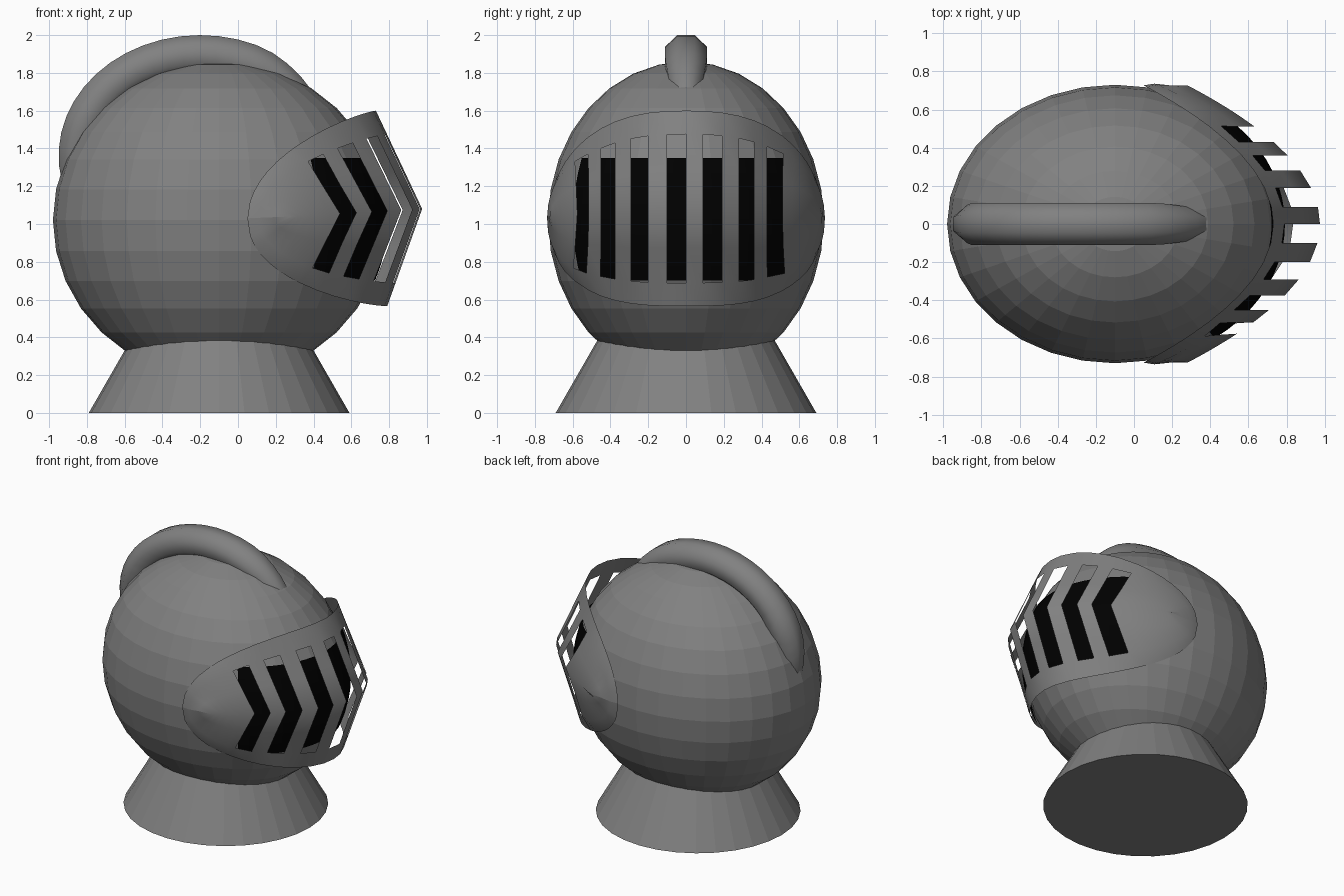
import bpy, math
from mathutils import Vector

if "Cube" in bpy.data.objects:
    bpy.data.objects.remove(bpy.data.objects["Cube"])

CX, CZ = -0.1, 1.02            # helmet centre
RX, RY, RZ = 0.88, 0.73, 0.84  # helmet radii
YW = 0.727                     # visor half width


def make_material(name, value):
    mat = bpy.data.materials.new(name)
    mat.diffuse_color = (value, value, value, 1)
    mat.use_nodes = True
    mat.node_tree.nodes["Principled BSDF"].inputs["Base Color"].default_value = mat.diffuse_color
    return mat


steel = make_material("dark_steel", 0.22)
black = make_material("black", 0.0)


def make_object(name, verts, faces, material, smooth_angle=None):
    mesh = bpy.data.meshes.new(name)
    mesh.from_pydata(verts, [], faces)
    mesh.update()
    mesh.materials.append(material)
    obj = bpy.data.objects.new(name, mesh)
    bpy.context.collection.objects.link(obj)
    if smooth_angle:
        bpy.ops.object.select_all(action='DESELECT')
        bpy.context.view_layer.objects.active = obj
        obj.select_set(True)
        bpy.ops.object.shade_smooth_by_angle(angle=math.radians(smooth_angle))
    return obj


def grid_faces(rows, cols, skip=lambda r, c: False):
    return [(r * cols + c, r * cols + c + 1, (r + 1) * cols + c + 1, (r + 1) * cols + c)
            for r in range(rows - 1) for c in range(cols - 1) if not skip(r, c)]


# Helmet shell
bpy.ops.mesh.primitive_uv_sphere_add(segments=32, ring_count=16, radius=1, location=(CX, 0, CZ))
helmet = bpy.context.object
helmet.name = "helmet_shell"
helmet.scale = (RX, RY, RZ)
helmet.data.materials.append(steel)

# Flared neck
bpy.ops.mesh.primitive_cone_add(vertices=32, radius1=0.69, radius2=0.374, depth=0.55,
                                location=(CX, 0, 0.275))
bpy.context.object.name = "neck_collar"
bpy.context.object.data.materials.append(steel)

# Dark face opening: band lying just outside the shell
verts, k, n, m = [], 1.013, 21, 9
for i in range(n):
    a = math.radians(-54 + 108 * i / (n - 1))
    for j in range(m):
        z = 0.70 + 0.65 * j / (m - 1)
        c = k * math.sqrt(1 - ((z - CZ) / (RZ * k)) ** 2)
        verts.append((CX + RX * c * math.cos(a), RY * c * math.sin(a), z))
make_object("face_opening", verts, grid_faces(n, m), black)


# Visor: chevron section swept across y, with slots left out between the bars
def clear_of_shell(p, k):
    d = p - Vector((CX, 0, CZ))
    r = math.sqrt((d.x / RX) ** 2 + (d.y / RY) ** 2 + (d.z / RZ) ** 2)
    d.x *= max(1, k / r)
    d.y *= max(1, k / r)
    d.z *= max(1, k / r)
    return d + Vector((CX, 0, CZ))


def visor_column(y):
    s = min(abs(y) / YW, 1)
    top = Vector((0.05 + 0.68 * (1 - s * s), y, 1.03 + 0.57 * (1 - s ** 2.5) ** 0.5))
    mid = Vector((0.28 + 0.695 * (1 - s * s), y, 1.04 + 0.04 * (1 - s * s)))
    low = Vector((0.05 + 0.74 * (1 - s * s), y, 1.03 - 0.465 * (1 - s ** 3) ** 0.45))
    pts = [(top, 1.005), (top.lerp(mid, 0.24), 1.035), (top.lerp(mid, 0.6), 1.035), (mid, 1),
           (low.lerp(mid, 0.6), 1.035), (low.lerp(mid, 0.24), 1.035), (low, 1.005)]
    return [clear_of_shell(p, k) for p, k in pts]


slots = [(-0.575, -0.515), (-0.45, -0.375), (-0.29, -0.20), (-0.10, 0.0),
         (0.09, 0.19), (0.28, 0.36), (0.43, 0.51)]
ys = [y for pair in slots for y in pair]
for side in (-1, 1):
    ys += [side * YW * f for f in (0.83, 0.88, 0.92, 0.95, 0.975, 0.99, 1.0)]
ys.append(0.56)
ys.sort()


def in_slot(r, c):
    mid = (ys[r] + ys[r + 1]) / 2
    return 1 <= c <= 4 and any(a < mid < b for a, b in slots)


make_object("visor", [p for y in ys for p in visor_column(y)],
            grid_faces(len(ys), 7, in_slot), steel, 60)

# Crest: octagonal tube along an elliptical arc over the shell
verts, n, sides = [], 25, 8
for i in range(n):
    a = math.radians(12 + 188 * i / (n - 1))
    taper = min(1, 0.45 + 0.55 * i / 6.4)
    back = min(1, 0.5 + 0.5 * (n - 1 - i) / 5)
    for j in range(sides):
        b = 2 * math.pi * (j + 0.5) / sides
        out, y = 0.1136 * taper * math.cos(b), 0.12 * taper * back * math.sin(b)
        verts.append((-0.2 + (0.645 + out) * math.cos(a), y, 1.36 + (0.535 + out) * math.sin(a)))
faces = [(i * sides + j, i * sides + (j + 1) % sides,
          (i + 1) * sides + (j + 1) % sides, (i + 1) * sides + j)
         for i in range(n - 1) for j in range(sides)]
faces += [tuple(reversed(range(sides))), tuple(range((n - 1) * sides, n * sides))]
make_object("crest", verts, faces, steel, 60)
